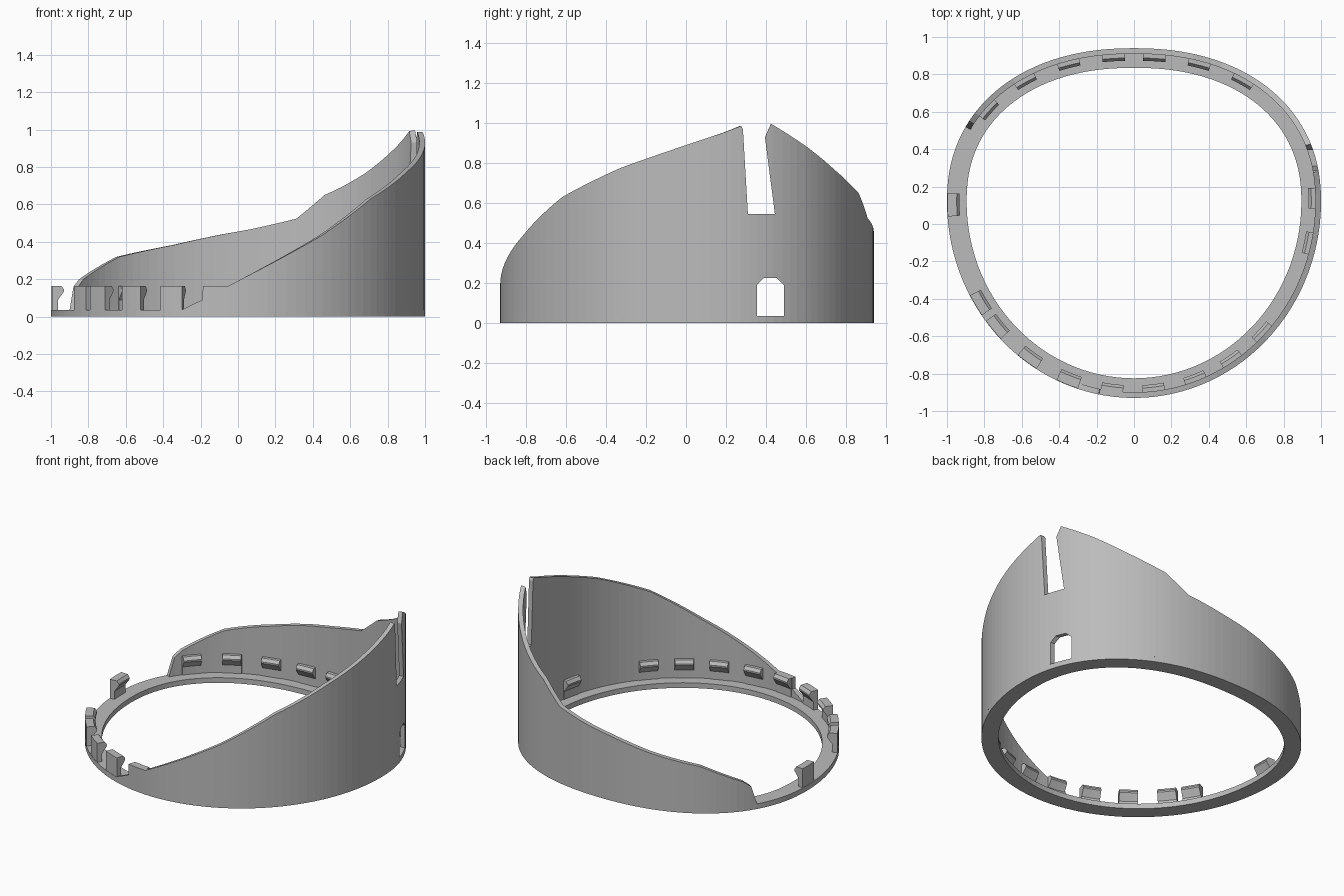
import bpy, bmesh
from math import cos, sin, radians, hypot, copysign
from mathutils import Vector

if "Cube" in bpy.data.objects:
    bpy.data.objects.remove(bpy.data.objects["Cube"])

grey = bpy.data.materials.new("plain_grey")
grey.use_nodes = True
grey.diffuse_color = (0.5, 0.5, 0.5, 1)
grey.node_tree.nodes["Principled BSDF"].inputs["Base Color"].default_value = (0.5, 0.5, 0.5, 1)

BASE = 0.035      # flange height
WALL = 0.03       # wall thickness


def finish(name, bm):
    bmesh.ops.recalc_face_normals(bm, faces=bm.faces)
    mesh = bpy.data.meshes.new(name)
    bm.to_mesh(mesh)
    bm.free()
    mesh.materials.append(grey)
    obj = bpy.data.objects.new(name, mesh)
    bpy.context.collection.objects.link(obj)
    return obj


def outline(deg):
    """Rounded plan outline: fuller at the back, elliptical at the front."""
    c, s = cos(radians(deg)), sin(radians(deg))
    power, depth = (0.909, 0.82) if s > 0 else (1.0, 1.05)
    return Vector((copysign(abs(c) ** power, c), 0.12 + depth * copysign(abs(s) ** power, s)))


def inset(deg, distance):
    tangent = outline(deg + 0.5) - outline(deg - 0.5)
    inward = Vector((-tangent.y, tangent.x)).normalized()
    return outline(deg) + inward * distance


def sweep(name, angles, section, closed=False):
    """Sweep a section of (inset, height) pairs round the outline."""
    bm = bmesh.new()
    rings = []
    for a in angles:
        rings.append([bm.verts.new((*inset(a, d), z)) for d, z in section(a)])
    n = len(rings[0])
    pairs = list(zip(rings, rings[1:]))
    if closed:
        pairs.append((rings[-1], rings[0]))
    else:
        bm.faces.new(rings[0])
        bm.faces.new(rings[-1])
    for r, q in pairs:
        for i in range(n):
            j = (i + 1) % n
            bm.faces.new((r[i], r[j], q[j], q[i]))
    return finish(name, bm)


# Base flange
sweep("base_flange", range(0, 360, 3),
      lambda a: [(0, 0), (0.105, 0), (0.105, BASE), (0, BASE)], closed=True)

# Wall: top edge given as angle and height
TOP = [(-107.5, 0.037), (-101, 0.09), (-100.8, 0.165), (-92.9, 0.165), (-78, 0.3),
       (-63.3, 0.435), (-44.8, 0.63), (-25.4, 0.775), (-6.6, 0.89), (9, 0.985),
       (14, 1.0), (20, 0.995), (33.7, 0.885), (47.9, 0.765), (58, 0.69), (64, 0.65),
       (73.5, 0.524), (90, 0.455), (108.4, 0.383), (128.5, 0.32),
       (146.7, 0.2), (150.3, 0.16), (153, 0.037)]


def top_height(a):
    for (a0, z0), (a1, z1) in zip(TOP, TOP[1:]):
        if a <= a1:
            return z0 + (z1 - z0) * (a - a0) / (a1 - a0)
    return TOP[-1][1]


steps = sorted({float(a) for a in range(-105, 153, 3)} | {float(a) for a, z in TOP})
wall = sweep("wall", steps, lambda a: [(0, BASE), (WALL, BASE),
                                       (WALL, top_height(a)), (0, top_height(a))])


# Slot and arched opening cut through the left side
def cut(obj, profile):
    bm = bmesh.new()
    face = bm.faces.new([bm.verts.new((0.7, y, z)) for y, z in profile])
    grown = bmesh.ops.extrude_face_region(bm, geom=[face])["geom"]
    bmesh.ops.translate(bm, vec=(0.5, 0, 0),
                        verts=[v for v in grown if isinstance(v, bmesh.types.BMVert)])
    cutter = finish("cutter", bm)
    cutter.hide_render = True
    mod = obj.modifiers.new("cut", "BOOLEAN")
    mod.operation = "DIFFERENCE"
    mod.solver = "EXACT"
    mod.object = cutter
    bpy.context.view_layer.objects.active = obj
    bpy.ops.object.modifier_apply(modifier=mod.name)
    bpy.data.objects.remove(cutter)


cut(wall, [(0.31, 0.545), (0.445, 0.545), (0.395, 0.93), (0.435, 1.02),
           (0.26, 1.02), (0.285, 0.97)])
cut(wall, [(0.355, 0.02), (0.49, 0.02), (0.49, 0.19), (0.455, 0.225),
           (0.39, 0.225), (0.355, 0.19)])

# Hooked clips standing on the flange
HOOK = [(0.002, BASE), (0.035, BASE), (0.035, 0.09), (0.067, 0.135),
        (0.067, 0.145), (0.052, 0.165), (0.002, 0.165)]
CENTRES = [-148, -139, -125, -111, -97, -83.7, -70, -57, -44, -12.7, 1,
           55, 71, 84.7, 95.3, 109, 125, 142.5, 181]
for number, centre in enumerate(CENTRES, 1):
    speed = (outline(centre + 1) - outline(centre - 1)).length / 2
    half = 0.062 / speed
    sweep(f"clip_{number}", [centre + half * k / 2 for k in range(-2, 3)], lambda a: HOOK)
